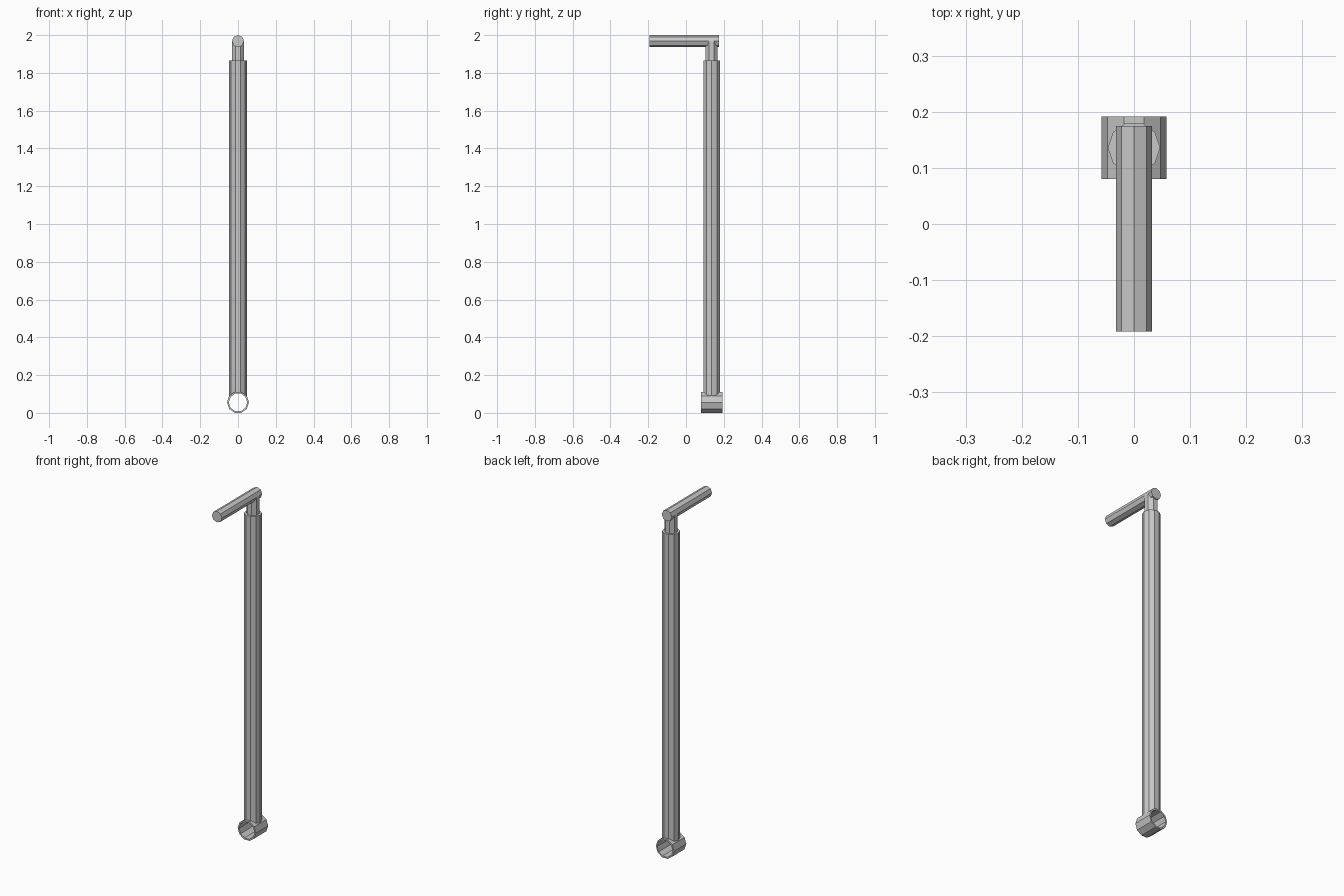
import bpy, bmesh, math
from mathutils import Matrix

cube = bpy.data.objects.get("Cube")
if cube:
    bpy.data.objects.remove(cube, do_unlink=True)

grey = bpy.data.materials.new("plain grey")
grey.use_nodes = True
grey.diffuse_color = (0.58, 0.58, 0.58, 1)
grey.node_tree.nodes["Principled BSDF"].inputs["Base Color"].default_value = grey.diffuse_color

POST_Y = 0.136
HUB_Z = 0.0555
ALONG_Y = Matrix.Rotation(math.radians(-90), 4, 'X')


def finish(bm, name):
    bmesh.ops.recalc_face_normals(bm, faces=bm.faces[:])
    mesh = bpy.data.meshes.new(name)
    bm.to_mesh(mesh)
    bm.free()
    mesh.materials.append(grey)
    obj = bpy.data.objects.new(name, mesh)
    bpy.context.collection.objects.link(obj)
    return obj


def prism(bm, sides, radius, start, end, turn=0.0, capped=True):
    """Upright prism along z; turn is a fraction of one side."""
    rings = []
    for z in (start, end):
        angles = [math.tau * (i + turn) / sides for i in range(sides)]
        rings.append([bm.verts.new((radius * math.cos(a), radius * math.sin(a), z))
                      for a in angles])
    low, high = rings
    for i in range(sides):
        j = (i + 1) % sides
        bm.faces.new((low[i], low[j], high[j], high[i]))
    if capped:
        bm.faces.new(low[::-1])
        bm.faces.new(high)
    return low, high


# Hollow pivot sleeve lying along y
bm = bmesh.new()
outer = prism(bm, 10, 0.058, 0.08, 0.192, capped=False)
inner = prism(bm, 10, 0.049, 0.08, 0.192, capped=False)
for out_ring, in_ring in zip(outer, inner):
    for i in range(10):
        j = (i + 1) % 10
        bm.faces.new((out_ring[i], out_ring[j], in_ring[j], in_ring[i]))
bm.transform(Matrix.Translation((0, 0, HUB_Z)) @ ALONG_Y)
finish(bm, "pivot_sleeve")

# Main post, its lower edge following the sleeve wall
bm = bmesh.new()
low, high = prism(bm, 10, 0.0465, 0.1, 1.865, capped=False)
bm.faces.new(high)
for v in low:
    v.co.z = HUB_Z + math.sqrt(0.053 ** 2 - v.co.x ** 2)
finish(bm, "main_post").location.y = POST_Y

# Narrow neck joining the post to the handle
bm = bmesh.new()
prism(bm, 8, 0.0345, 1.84, 1.968, turn=0.5)
finish(bm, "neck").location.y = POST_Y

# Handle bar reaching forward from the neck
bm = bmesh.new()
prism(bm, 8, 0.032, -0.192, 0.175)
bm.transform(Matrix.Translation((0, 0, 1.968)) @ ALONG_Y)
finish(bm, "handle_bar")
